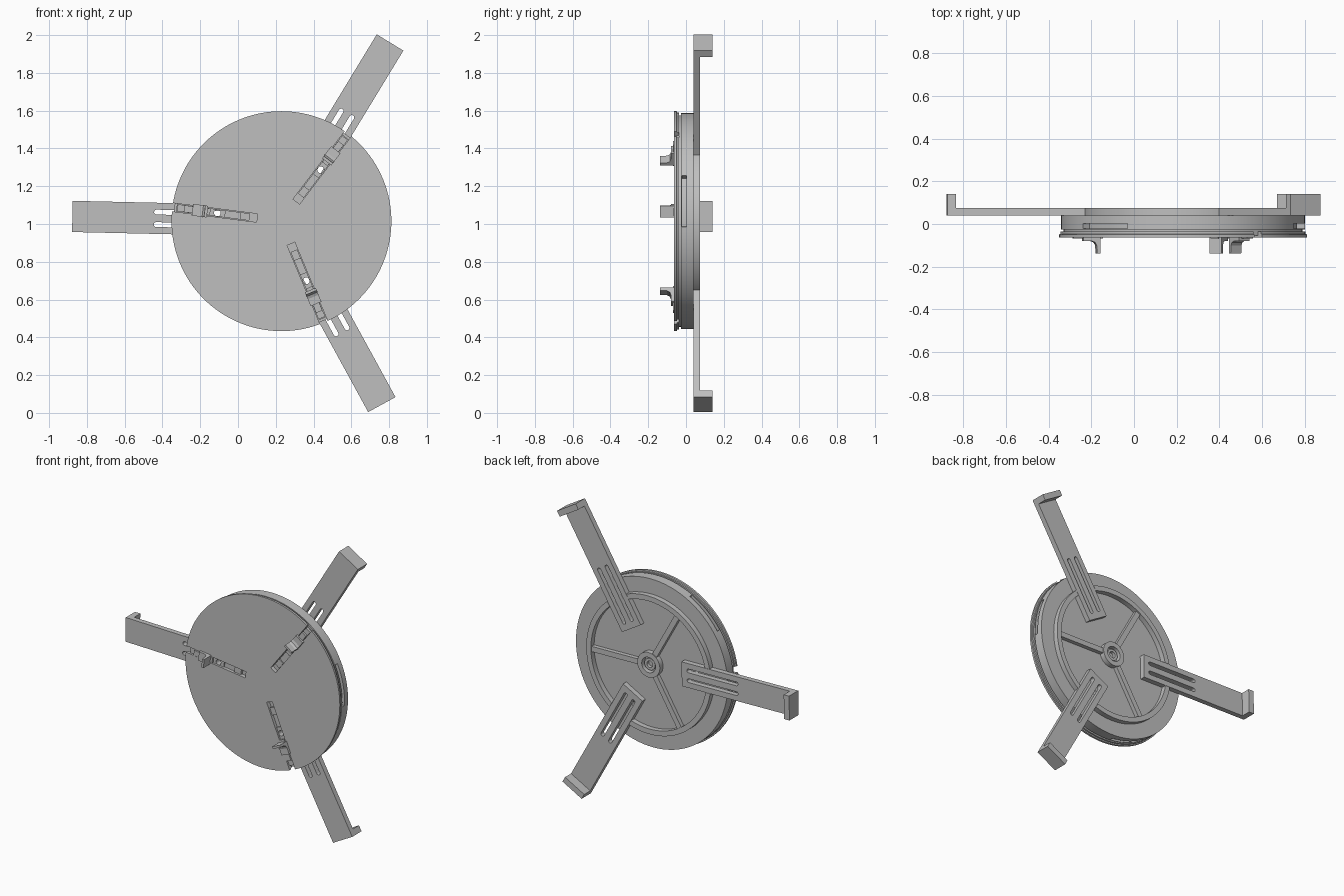
import bpy, bmesh, math
from mathutils import Matrix, Vector

if "Cube" in bpy.data.objects:
    bpy.data.objects.remove(bpy.data.objects["Cube"])

CENTRE = Vector((0.23, 0, 1.015))
ARM_ANGLES = [178.7, 58.7, -61.3]
JAW_ANGLES = [172.7, 52.7, -67.3]

grey = bpy.data.materials.new("plain grey")
grey.use_nodes = True
grey.diffuse_color = (0.52, 0.52, 0.52, 1)
grey.node_tree.nodes["Principled BSDF"].inputs["Base Color"].default_value = grey.diffuse_color


def spin_matrix(angle):
    # Local x is radial, y is depth, z is tangential
    return Matrix.Translation(CENTRE) @ Matrix.Rotation(-math.radians(angle), 4, 'Y')


def finish(name, bm, angle=0.0):
    bmesh.ops.recalc_face_normals(bm, faces=bm.faces)
    mesh = bpy.data.meshes.new(name)
    bm.to_mesh(mesh)
    bm.free()
    mesh.materials.append(grey)
    obj = bpy.data.objects.new(name, mesh)
    bpy.context.collection.objects.link(obj)
    obj.matrix_world = spin_matrix(angle)
    return obj


def extrude(name, outline, angle, along, depth):
    # Extrude a closed outline of points along a vector
    bm = bmesh.new()
    face = bm.faces.new([bm.verts.new(p) for p in outline])
    moved = bmesh.ops.extrude_face_region(bm, geom=[face])["geom"]
    verts = [v for v in moved if isinstance(v, bmesh.types.BMVert)]
    bmesh.ops.translate(bm, verts=verts, vec=Vector(along) * depth)
    return finish(name, bm, angle)


def bar(name, r, y, t, angle):
    pts = [(r[0], y[0], t[0]), (r[1], y[0], t[0]), (r[1], y[0], t[1]), (r[0], y[0], t[1])]
    return extrude(name, pts, angle, (0, 1, 0), y[1] - y[0])


def slot(name, r, y, t, half, angle):
    # Bar with round ends
    pts = []
    for i in range(24):
        a = math.tau * (i + 0.5) / 24
        end = r[1] - half if math.cos(a) > 0 else r[0] + half
        pts.append((end + half * math.cos(a), y[0], t + half * math.sin(a)))
    return extrude(name, pts, angle, (0, 1, 0), y[1] - y[0])


def lathe(name, profile, steps=128):
    bm = bmesh.new()
    verts = [bm.verts.new((r, y, 0)) for r, y in profile]
    edges = [bm.edges.new((a, b)) for a, b in zip(verts, verts[1:] + verts[:1])]
    bmesh.ops.spin(bm, geom=verts + edges, cent=(0, 0, 0), axis=(0, 1, 0),
                   angle=math.tau, steps=steps, use_merge=True)
    bmesh.ops.remove_doubles(bm, verts=bm.verts, dist=1e-5)
    bmesh.ops.dissolve_degenerate(bm, edges=bm.edges, dist=1e-5)
    return finish(name, bm)


def sector(name, r, y, start, end, steps=12):
    # Curved block between two angles
    angles = [math.radians(start + (end - start) * i / steps) for i in range(steps + 1)]
    pts = [(r[1] * math.cos(a), y[0], r[1] * math.sin(a)) for a in angles]
    pts += [(r[0] * math.cos(a), y[0], r[0] * math.sin(a)) for a in reversed(angles)]
    return extrude(name, pts, 0, (0, 1, 0), y[1] - y[0])


def cut(obj, cutters):
    for c in cutters:
        c.hide_render = True
        mod = obj.modifiers.new("cut", 'BOOLEAN')
        mod.operation, mod.solver, mod.object = 'DIFFERENCE', 'EXACT', c
    bpy.context.view_layer.update()
    view = obj.evaluated_get(bpy.context.evaluated_depsgraph_get())
    mesh = bpy.data.meshes.new_from_object(view)
    obj.modifiers.clear()
    obj.data = mesh
    for c in cutters:
        bpy.data.objects.remove(c)


# Front face plate with three jaw slots open at the rim
plate = lathe("face_plate", [(0, -0.063), (0.582, -0.063), (0.582, -0.049), (0.574, -0.047),
                             (0.574, -0.036), (0, -0.036)])
cut(plate, [bar("cutter", (0.13, 0.65), (-0.1, 0), (-0.022, 0.022), a) for a in JAW_ANGLES])

# Back body with raised ring, seats for the arms, rim windows and bolt holes
body = lathe("back_body", [(0, -0.036), (0.56, -0.036), (0.56, -0.026), (0.572, -0.026),
                           (0.572, 0.04), (0.47, 0.04), (0.47, 0.075), (0.435, 0.075),
                           (0.435, 0.04), (0, 0.04)])
cutters = [bar("cutter", (0.24, 0.7), (0.04, 0.1), (-0.084, 0.084), a) for a in ARM_ANGLES]
cutters += [sector("cutter", (0.535, 0.7), (-0.022, 0.002), a, a + 28) for a in (-3, 117, 237)]
cutters += [slot("cutter", (0.324, 0.36), (-0.1, 0.1), 0, 0.0179, a) for a in JAW_ANGLES]
cut(body, cutters)

# Hub on the back
hub = lathe("hub_ring", [(0.052, 0.038), (0.085, 0.038), (0.085, 0.075), (0.052, 0.075)], 48)
lathe("hub_core", [(0.022, 0.038), (0.04, 0.038), (0.04, 0.062), (0.022, 0.062)], 32)

for i, angle in enumerate(ARM_ANGLES):
    # Slotted arm with an upturned lip at its tip
    profile = [(0.25, 0.04), (1.107, 0.04), (1.107, 0.14), (1.067, 0.14), (1.067, 0.075), (0.25, 0.075)]
    arm = extrude(f"arm_{i + 1}", [(r, y, -0.0825) for r, y in profile], angle, (0, 0, 1), 0.165)
    cut(arm, [slot("cutter", (0.29, 0.675), (0, 0.1), s * 0.033, 0.013, angle) for s in (-1, 1)])
    # Rib opposite the arm
    bar(f"back_rib_{i + 1}", (0.08, 0.44), (0.038, 0.068), (-0.018, 0.018), angle + 180)

for i, angle in enumerate(JAW_ANGLES):
    # Slider in the face slot
    slider = bar(f"jaw_slider_{i + 1}", (0.17, 0.555), (-0.054, -0.036), (-0.019, 0.019), angle)
    cut(slider, [slot("cutter", (0.324, 0.36), (-0.1, 0), 0, 0.0179, angle),
                 bar("cutter", (0.22, 0.30), (-0.1, -0.046), (-0.05, 0.05), angle)])
    # Hooked jaw with a curved inner corner
    profile = [(0.395, -0.06), (0.395, -0.138), (0.41, -0.138), (0.412, -0.1), (0.42, -0.086),
               (0.435, -0.08), (0.475, -0.08), (0.475, -0.06)]
    extrude(f"jaw_{i + 1}", [(r, y, -0.031) for r, y in profile], angle, (0, 0, 1), 0.062)
    bar(f"jaw_foot_{i + 1}", (0.38, 0.52), (-0.068, -0.05), (-0.018, 0.018), angle)

# Smooth round surfaces, keep edges sharp
bpy.ops.object.select_all(action='DESELECT')
for obj in (plate, body, hub):
    obj.select_set(True)
    bpy.context.view_layer.objects.active = obj
bpy.ops.object.shade_smooth_by_angle(angle=math.radians(30))
